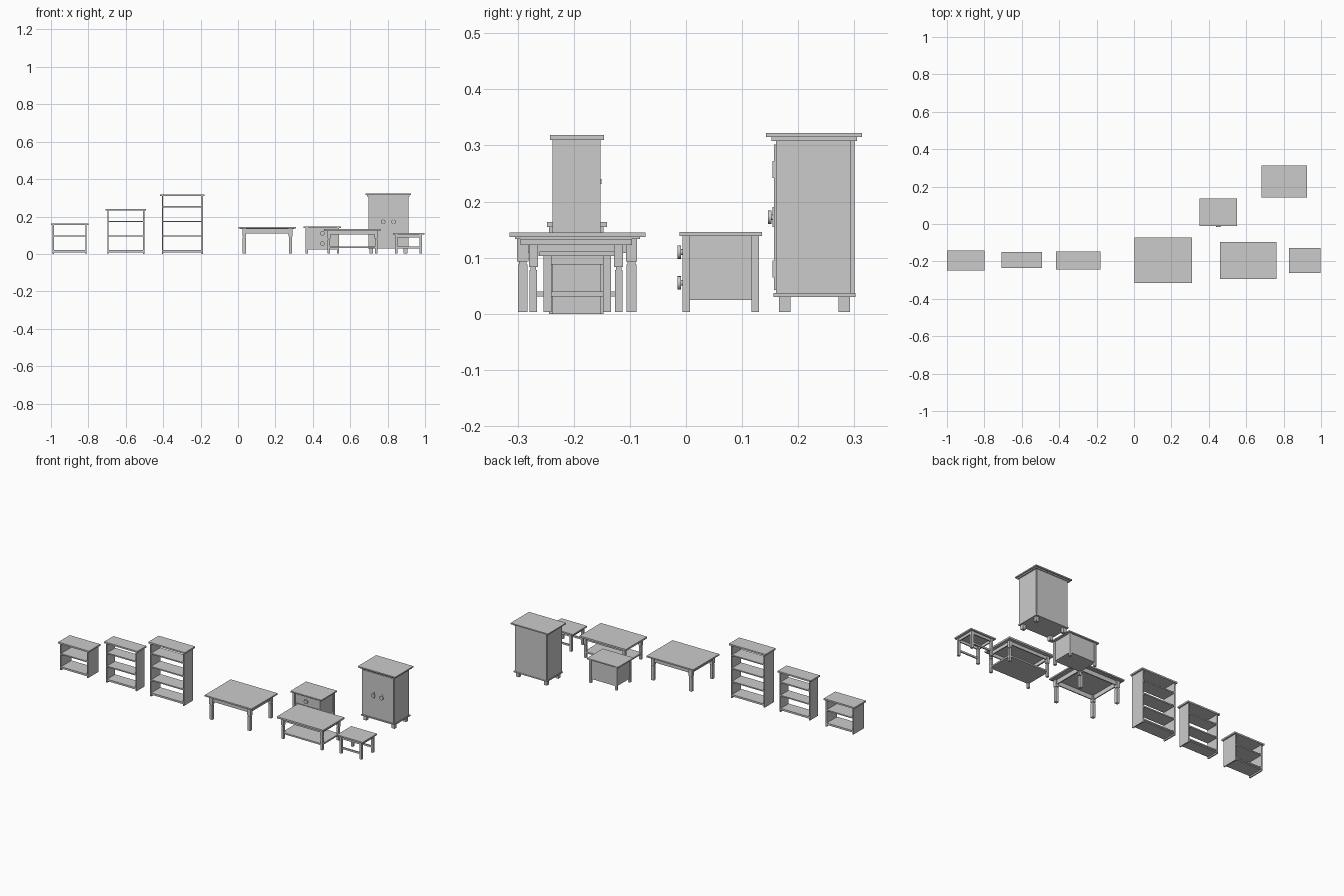
import bpy
from math import pi

cube = bpy.data.objects.get("Cube")
if cube:
    bpy.data.objects.remove(cube)

grey = bpy.data.materials.new("plain_grey")
grey.use_nodes = True
grey.diffuse_color = (0.6, 0.6, 0.6, 1)
grey.node_tree.nodes["Principled BSDF"].inputs["Base Color"].default_value = (0.6, 0.6, 0.6, 1)


def box(name, x, y, z):
    """Box spanning the (low, high) pairs x, y and z."""
    bpy.ops.mesh.primitive_cube_add(size=1, location=[sum(r) / 2 for r in (x, y, z)])
    ob = bpy.context.object
    ob.name = name
    ob.scale = [r[1] - r[0] for r in (x, y, z)]
    bpy.ops.object.transform_apply(location=False, rotation=False)
    ob.data.materials.append(grey)
    return ob


def disc(name, x, y, z, radius, depth):
    """Round piece facing the front."""
    bpy.ops.mesh.primitive_cylinder_add(vertices=16, radius=radius, depth=depth,
                                        location=(x, y, z), rotation=(pi / 2, 0, 0))
    bpy.context.object.name = name
    bpy.context.object.data.materials.append(grey)
    bpy.ops.object.shade_smooth_by_angle()


def knob(name, x, y, z):
    disc(name + "_stem", x, y - 0.004, z, 0.005, 0.008)
    disc(name, x, y - 0.008, z, 0.012, 0.006)


def inset(r, d):
    return (r[0] + d, r[1] - d)


def ends(r, w):
    """Two strips of width w at both ends of a range."""
    return ((r[0], r[0] + w), (r[1] - w, r[1]))


def post(name, x, y, z):
    """Leg with a square head, a thin neck and a slimmer shaft."""
    neck = z[1] - 0.04
    box(name + "_head", x, y, (neck, z[1]))
    box(name + "_neck", inset(x, 0.003), inset(y, 0.003), (neck - 0.005, neck))
    box(name + "_shaft", inset(x, 0.0012), inset(y, 0.0012), (z[0], neck - 0.005))


def legs(name, x, y, w, z, maker=box):
    for lx in ends(x, w):
        for ly in ends(y, w):
            maker(name, lx, ly, z)


def apron(name, x, y, z, t=0.006):
    for r in ends(x, t):
        box(name + "_side", r, y, z)
    for r in ends(y, t):
        box(name + "_long", x, r, z)


# Bookcases, open at front and back
def bookcase(name, x, y, height, shelves):
    body_x, body_y = inset(x, 0.009), (y[0] + 0.004, y[1] - 0.006)
    under = height - 0.009
    box(name + "_top", x, y, (under, height))
    for r in ends(body_x, 0.007):
        box(name + "_side", r, body_y, (0, under))
    for i in range(shelves):
        z = 0.014 + 0.078 * i
        box(name + "_shelf", inset(body_x, 0.007), body_y, (z, z + 0.007))
    box(name + "_plinth", inset(body_x, 0.007), inset(body_y, 0.004), (0.008, 0.014))


bookcase("low_bookcase", (-1.0, -0.80), (-0.248, -0.141), 0.164, 2)
bookcase("medium_bookcase", (-0.708, -0.492), (-0.236, -0.151), 0.24, 3)
bookcase("tall_bookcase", (-0.416, -0.178), (-0.242, -0.146), 0.319, 4)

# Large table
box("table_top", (0.003, 0.309), (-0.315, -0.072), (0.137, 0.145))
box("table_moulding", (0.013, 0.299), (-0.305, -0.082), (0.133, 0.137))
legs("table_leg", (0.023, 0.291), (-0.301, -0.087), 0.02, (0.003, 0.133), post)
apron("table_apron", (0.03, 0.284), (-0.294, -0.094), (0.108, 0.133))

# Coffee table with a lower shelf
box("coffee_table_top", (0.46, 0.762), (-0.295, -0.096), (0.123, 0.133))
legs("coffee_table_leg", (0.478, 0.747), (-0.280, -0.112), 0.016, (0.003, 0.123), post)
apron("coffee_table_apron", (0.483, 0.742), (-0.275, -0.117), (0.104, 0.123))
box("coffee_table_shelf", (0.482, 0.743), (-0.277, -0.115), (0.031, 0.040))

# Small stool
box("stool_top", (0.828, 0.996), (-0.261, -0.127), (0.103, 0.111))
legs("stool_leg", (0.840, 0.985), (-0.254, -0.134), 0.014, (0.003, 0.103))
apron("stool_apron", (0.843, 0.982), (-0.251, -0.137), (0.088, 0.103))
for r in ((-0.25, -0.243), (-0.145, -0.138)):
    box("stool_stretcher", (0.85, 0.975), r, (0.030, 0.040))

# Nightstand with two drawers
box("nightstand_top", (0.35, 0.552), (-0.012, 0.135), (0.139, 0.146))
legs("nightstand_leg", (0.361, 0.541), (-0.006, 0.130), 0.013, (0.003, 0.139))
box("nightstand_body", (0.365, 0.537), (0.0, 0.125), (0.025, 0.139))
for z in ((0.030, 0.080), (0.086, 0.134)):
    box("nightstand_drawer", (0.377, 0.525), (-0.004, 0.002), z)
    knob("nightstand_knob", 0.451, -0.004, sum(z) / 2)

# Wardrobe with two doors
wx, wy = (0.698, 0.911), (0.160, 0.300)
box("wardrobe_cornice", (0.682, 0.925), (0.143, 0.314), (0.315, 0.322))
box("wardrobe_moulding", (0.690, 0.918), (0.152, 0.305), (0.308, 0.315))
box("wardrobe_body", wx, (wy[0], 0.294), (0.036, 0.308))
box("wardrobe_back", inset(wx, 0.004), (0.294, wy[1]), (0.036, 0.308))
box("wardrobe_base", inset(wx, -0.003), (0.156, 0.302), (0.030, 0.037))
legs("wardrobe_foot", (0.703, 0.906), (0.166, 0.292), 0.02, (0.003, 0.030))
for side in (-1, 1):
    cx = 0.8045
    door = sorted((cx + side * 0.001, cx + side * 0.102))
    box("wardrobe_door", door, (0.157, 0.161), (0.042, 0.302))
    knob("wardrobe_knob", cx + side * 0.028, 0.157, 0.172)
    box("wardrobe_key_plate", inset((cx + side * 0.028,) * 2, -0.005), (0.154, 0.158), (0.155, 0.190))
    for z in (0.065, 0.242):
        box("wardrobe_hinge", inset((cx + side * 0.101,) * 2, -0.003), (0.154, 0.159), (z, z + 0.03))
